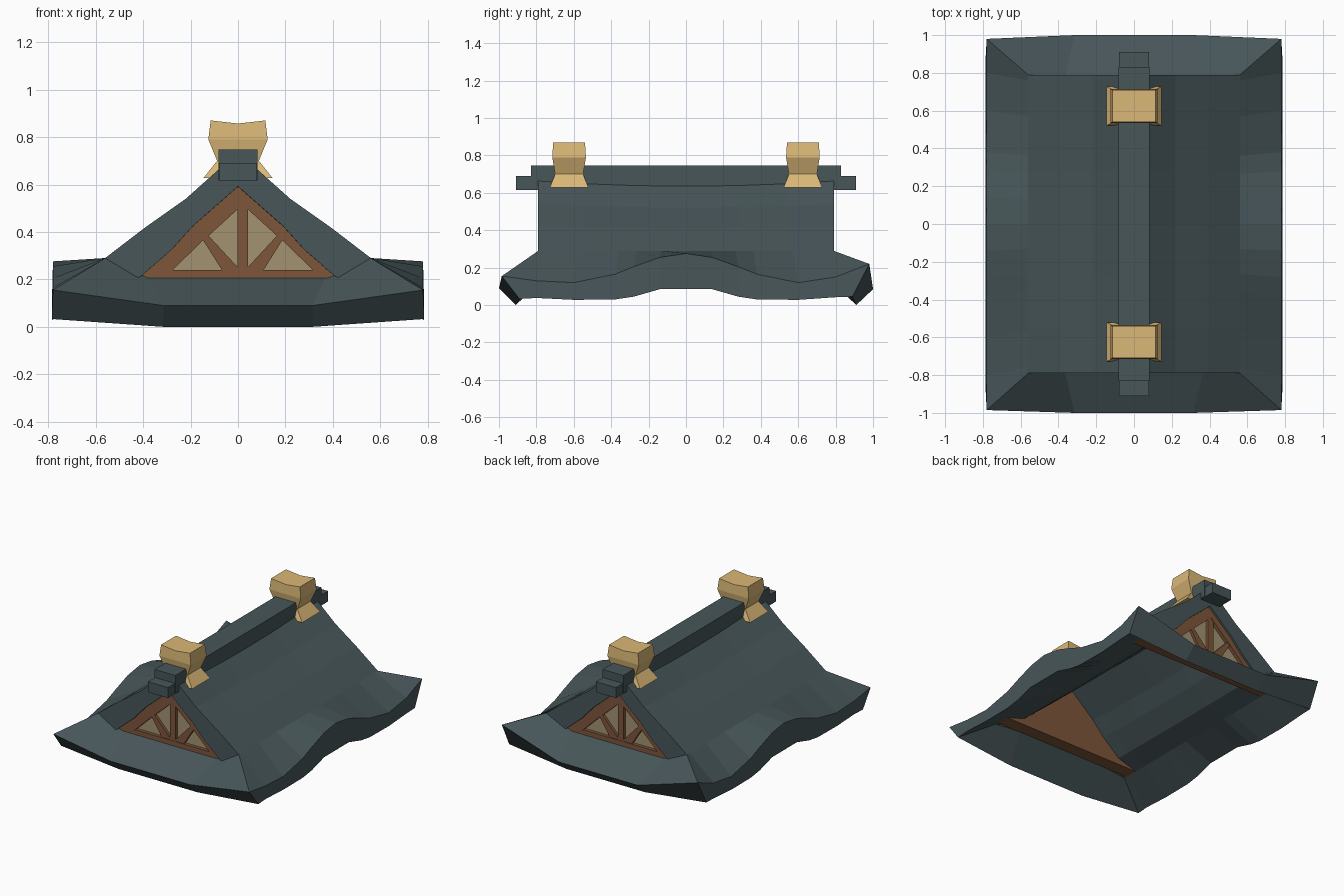
import bpy, bmesh

if "Cube" in bpy.data.objects:
    bpy.data.objects.remove(bpy.data.objects["Cube"], do_unlink=True)


def material(name, rgb):
    m = bpy.data.materials.new(name)
    m.use_nodes = True
    col = (*rgb, 1.0)
    m.diffuse_color = col
    bsdf = next(n for n in m.node_tree.nodes if n.type == 'BSDF_PRINCIPLED')
    bsdf.inputs["Base Color"].default_value = col
    bsdf.inputs["Roughness"].default_value = 0.9
    return m


SLATE = material("slate grey", (0.063, 0.092, 0.099))
GOLD = material("pale gold", (0.71, 0.48, 0.185))
WOOD = material("brown wood", (0.21, 0.092, 0.044))
PAPER = material("beige panel", (0.36, 0.29, 0.165))


def loft(name, sections, mat, cap=True, mirror=False):
    """Skin a list of closed rings of 3D points."""
    bm = bmesh.new()
    rings = [[bm.verts.new(p) for p in s] for s in sections]
    n = len(rings[0])
    for a, b in zip(rings, rings[1:]):
        for i in range(n):
            j = (i + 1) % n
            bm.faces.new((a[i], a[j], b[j], b[i]))
    if cap:
        bm.faces.new(rings[0])
        bm.faces.new(rings[-1])
    bmesh.ops.recalc_face_normals(bm, faces=bm.faces)
    me = bpy.data.meshes.new(name)
    bm.to_mesh(me)
    bm.free()
    me.materials.append(mat)
    ob = bpy.data.objects.new(name, me)
    bpy.context.collection.objects.link(ob)
    if mirror:
        mod = ob.modifiers.new("Mirror", 'MIRROR')
        mod.use_clip = True
    return ob


def prism(name, pts, y0, y1, mat):
    return loft(name, [[(x, y, z) for x, z in pts] for y in (y0, y1)], mat)


def both(half):
    """Mirror a half profile that runs from x = 0 outward."""
    return [(-x, z) for x, z in reversed(half) if x > 0] + half


# Thick curved main roof, its ridge sagging toward the middle
slope = [(0, .70), (.08, .665), (.22, .54), (.39, .42), (.56, .29)]
soffit = [(0, .592), (.19, .425), (.28, .325), (.41, .212), (.56, .163)]
sections = []
for y in (-.79, -.55, -.28, 0, .28, .55, .79):
    sag = .033 * (1 - (y / .79) ** 2)
    ring = both(slope) + both(soffit)[::-1]
    sections.append([(x, y, z - sag * max(0, 1 - abs(x) / .5)) for x, z in ring])
loft("main_roof", sections, SLATE)


# Flared eave ring: each section is inner top, outer top, outer bottom, inner bottom
def eave(inner, outer, lower):
    x, y, z = inner
    return [inner, outer, lower, (x, y * .97, .163)]


waves = [(-.8, .13, .038), (-.6, .12, .028), (-.38, .165, .03), (-.28, .205, .045),
         (-.14, .255, .085), (0, .276, .085), (.14, .255, .085), (.28, .205, .045),
         (.38, .165, .03), (.6, .12, .028), (.8, .15, .042)]
front = [eave((x, -.765, .21), (x * .85, -1, .09), (x * .85, -.91, 0)) for x in (0, .37)]
front.append(eave((.56, -.79, .29), (.78, -.985, .155), (.785, -.89, .033)))
side = [eave((.56, y * .95, .29), (.78, y, top), (.785, y, low)) for y, top, low in waves]
back = [eave((.56, .79, .29), (.78, .98, .22), (.785, .89, .045))]
back += [eave((x, .765, .21), (x * .85, 1, .085), (x * .85, .91, 0)) for x in (.37, 0)]
loft("flared_eaves", front + side + back, SLATE, cap=False, mirror=True)

# Stepped ridge beam
for name, length, low, high in (("ridge_beam", .83, .62, .747),
                                ("ridge_beam_lower", .91, .615, .69)):
    w = .082 if name == "ridge_beam" else .08
    prism(name, [(-w, low), (w, low), (w, high), (-w, high)], -length, length, SLATE)

# Gables and ridge ornaments at both ends
rafter_outer = [(0, .597), (.19, .43), (.28, .33), (.42, .21)]
rafter_inner = [(.30, .235), (.167, .365), (.148, .38), (0, .515)]
strut = [(.02, .25), (.02, .235), (.085, .235), (.17, .37), (.145, .385)]

for end, s in (("front", -1), ("back", 1)):
    shift = -.02 * s  # the lattice sits slightly off centre
    prism(end + "_gable_wall", both(soffit) , s * .65, s * .745, WOOD)
    prism(end + "_gable_panel", both([(0, .56), (.36, .225)]),
          s * .744, s * .75, PAPER)
    prism(end + "_gable_sill", [(-.42, .205), (.42, .205), (.38, .24), (-.38, .24)],
          s * .74, s * .774, WOOD)
    left, right = shift - .022, shift + .022
    prism(end + "_gable_post", [(left, .21), (right, .21), (right, .54), (left, .54)],
          s * .74, s * .772, WOOD)
    for hand, m in (("left", 1), ("right", -1)):
        outer = [(m * x, z) for x, z in rafter_outer]
        inner = [(m * x + shift, z) for x, z in rafter_inner]
        prism(f"{end}_{hand}_rafter", outer + inner, s * .74, s * .776, WOOD)
        prism(f"{end}_{hand}_strut", [(m * x + shift, z) for x, z in strut],
              s * .74, s * .77, WOOD)

    # Waisted ornament straddling the ridge, with a dipped top
    rings = []
    for a, b, z, dip in ((.145, .103, .628, 0), (.088, .075, .70, 0),
                         (.125, .09, .79, 0), (.115, .085, .87, .013)):
        c = s * .625
        rings.append([(-a, c - b, z), (0, c - b, z - dip), (a, c - b, z),
                      (a, c + b, z), (0, c + b, z - dip), (-a, c + b, z)])
    loft(end + "_ridge_ornament", rings, GOLD)
